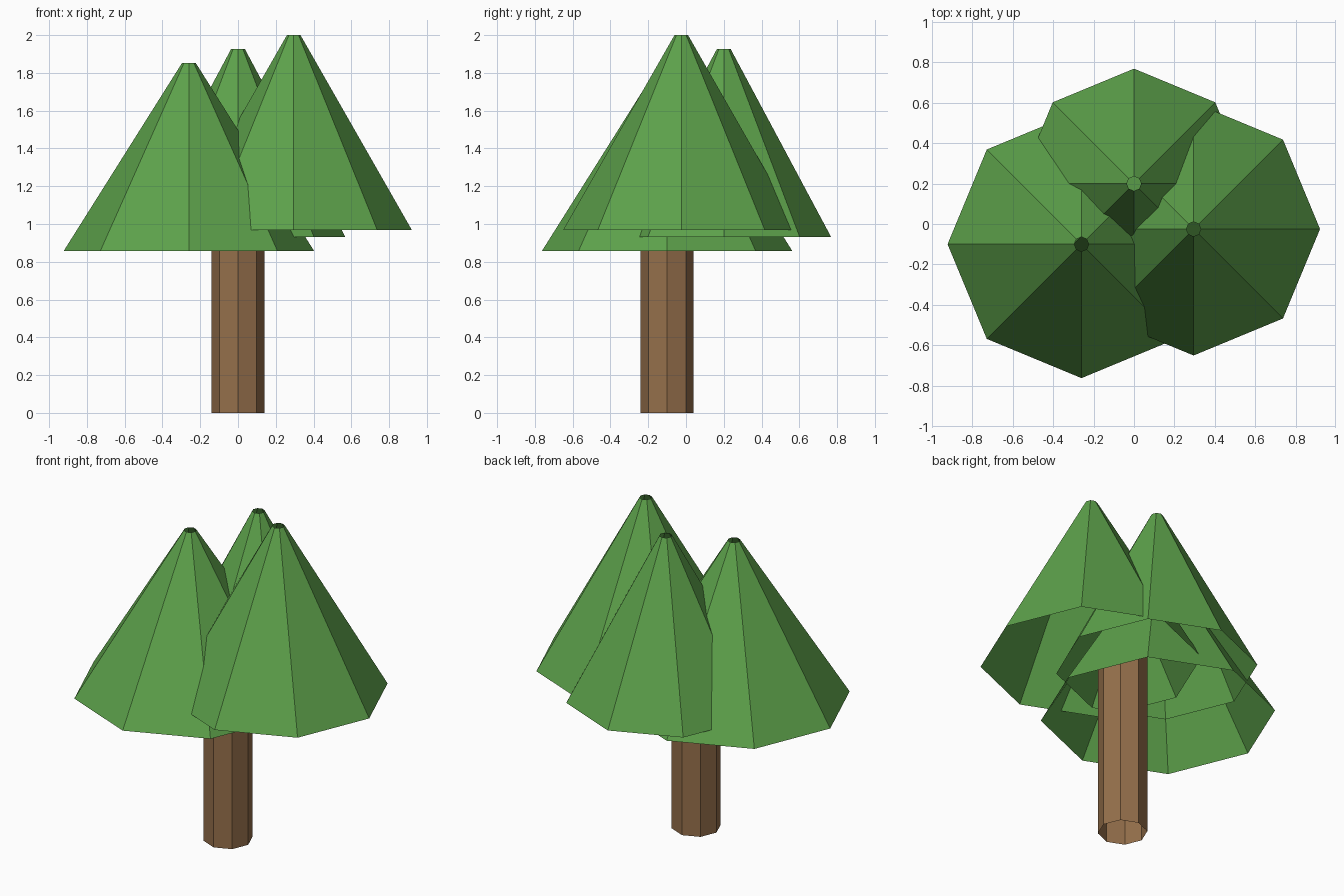
import bpy

if "Cube" in bpy.data.objects:
    bpy.data.objects.remove(bpy.data.objects["Cube"])


def material(name, color):
    mat = bpy.data.materials.new(name)
    mat.diffuse_color = color
    mat.use_nodes = True
    mat.node_tree.nodes["Principled BSDF"].inputs["Base Color"].default_value = mat.diffuse_color
    return mat


def open_tube(name, x, y, r_bottom, r_top, z_bottom, z_top, mat):
    """Eight-sided open shell standing between two heights."""
    bpy.ops.mesh.primitive_cone_add(
        vertices=8, radius1=r_bottom, radius2=r_top, depth=z_top - z_bottom,
        end_fill_type='NOTHING', location=(x, y, (z_bottom + z_top) / 2))
    obj = bpy.context.object
    obj.name = name
    obj.data.materials.append(mat)
    return obj


bark = material("bark", (0.30, 0.16, 0.07, 1))
leaf = material("leaf", (0.11, 0.36, 0.07, 1))

# Trunk, running up inside the foliage
open_tube("trunk", 0, -0.10, 0.14, 0.14, 0, 1.2, bark)

# Three overlapping hollow foliage cones, open at tip and base
open_tube("foliage_left", -0.26, -0.10, 0.663, 0.036, 0.857, 1.853, leaf)
open_tube("foliage_right", 0.295, -0.025, 0.626, 0.036, 0.967, 2.0, leaf)
open_tube("foliage_back", 0, 0.20, 0.569, 0.036, 0.93, 1.927, leaf)
